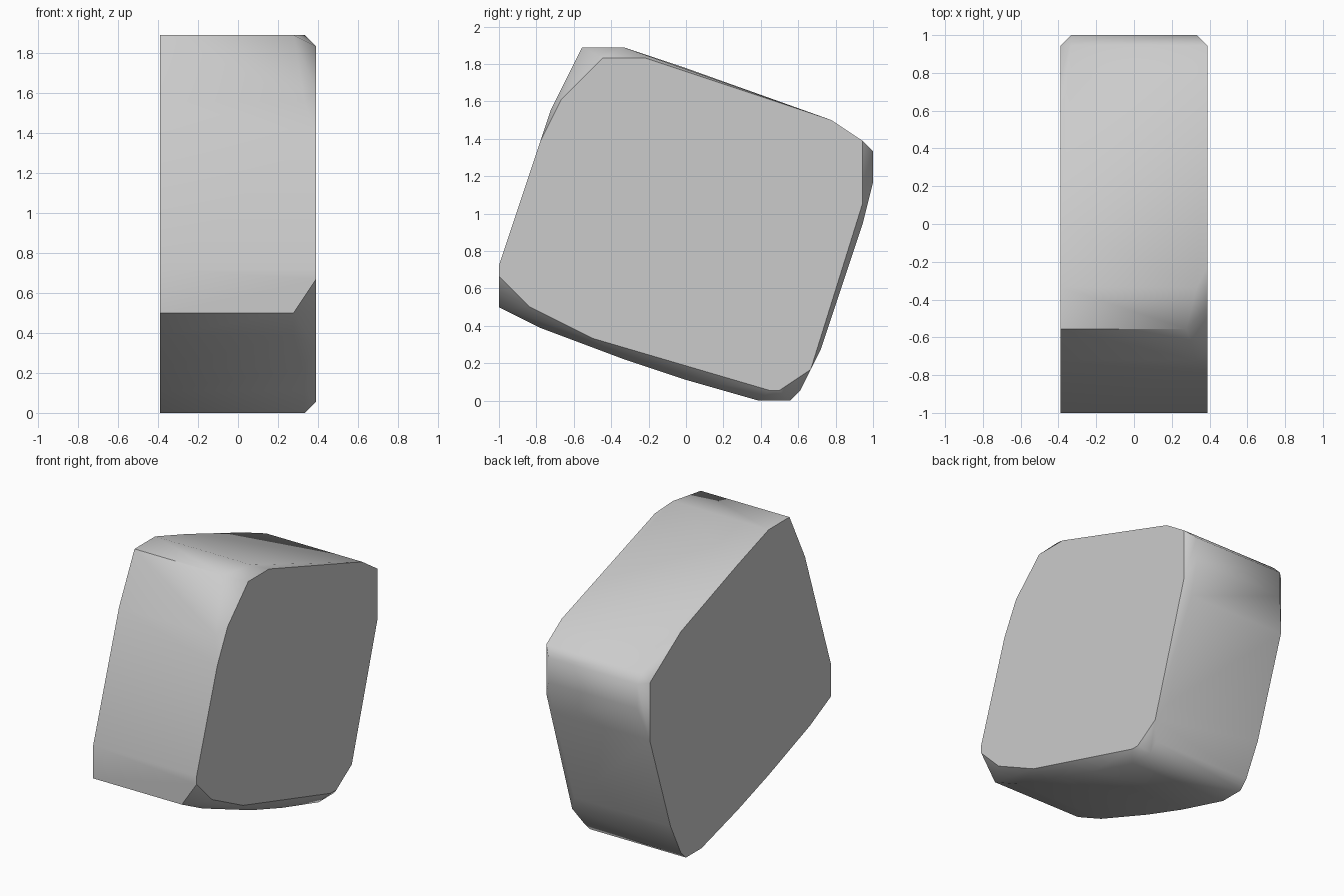
import bpy
import bmesh
import math

cube = bpy.data.objects.get("Cube")
if cube:
    bpy.data.objects.remove(cube, do_unlink=True)

UNIT = 1 / 18   # all outlines are drawn on a grid of this step
HALF = 7        # half the thickness of the block, in grid steps

# Stone grey material
stone = bpy.data.materials.new("stone grey")
stone.use_nodes = True
grey = (0.6, 0.6, 0.6, 1.0)
stone.diffuse_color = grey
stone.node_tree.nodes["Principled BSDF"].inputs["Base Color"].default_value = grey

# Side outlines as (y, z) pairs: shared front and underside, then the rest
underside = [(-14, 7), (-6, 4), (0, 2), (7, 0), (10, 0), (11, 1), (13, 5), (17, 17)]
front_slope = [(-6, 34), (-13, 28), (-14, 25), (-18, 13)]
front_corners = [(-18, 9), (-10, 34)]
back_bulge = [(18, 21), (18, 24), (17, 25), (14, 27)]

# Flat faces on the two sides
left_face = [(-18, 12), (-15, 9), (-9, 6), (8, 1), (9, 1), (12, 3), (17, 19),
             (17, 25), (14, 27), (-4, 33), (-8, 33), (-12, 29), (-14, 25), (-18, 13)]
right_face = underside + front_slope + front_corners + [(17, 24), (11, 28), (0, 32)]


def add_ring(bm, x, outline):
    """Add the points of one side outline at thickness position x."""
    for y, z in outline:
        bm.verts.new((x * UNIT, y * UNIT, z * UNIT))


# Chipped block: convex skin over the outlines
bm = bmesh.new()
add_ring(bm, HALF, left_face)
add_ring(bm, HALF - 1, underside[1:] + front_slope[:-1] + back_bulge)
add_ring(bm, HALF - 2, front_corners + underside[:1])
add_ring(bm, 1 - HALF, back_bulge)
add_ring(bm, -HALF, right_face)
hull = bmesh.ops.convex_hull(bm, input=bm.verts[:])
spare = {g for g in hull["geom_interior"] + hull["geom_unused"]
         if isinstance(g, bmesh.types.BMVert)}
bmesh.ops.delete(bm, geom=list(spare), context="VERTS")
bmesh.ops.dissolve_limit(bm, angle_limit=math.radians(0.5),
                         verts=bm.verts[:], edges=bm.edges[:])
bmesh.ops.recalc_face_normals(bm, faces=bm.faces[:])

# Soft shading round the rim, crisp edges round the two flat sides
for face in bm.faces:
    face.smooth = True
for edge in bm.edges:
    borders_side = any(abs(f.normal.x) > 0.999 for f in edge.link_faces)
    edge.smooth = not borders_side and edge.calc_face_angle(0) < math.radians(50)

mesh = bpy.data.meshes.new("stone_block")
bm.to_mesh(mesh)
bm.free()
mesh.materials.append(stone)
block = bpy.data.objects.new("stone_block", mesh)
bpy.context.collection.objects.link(block)
